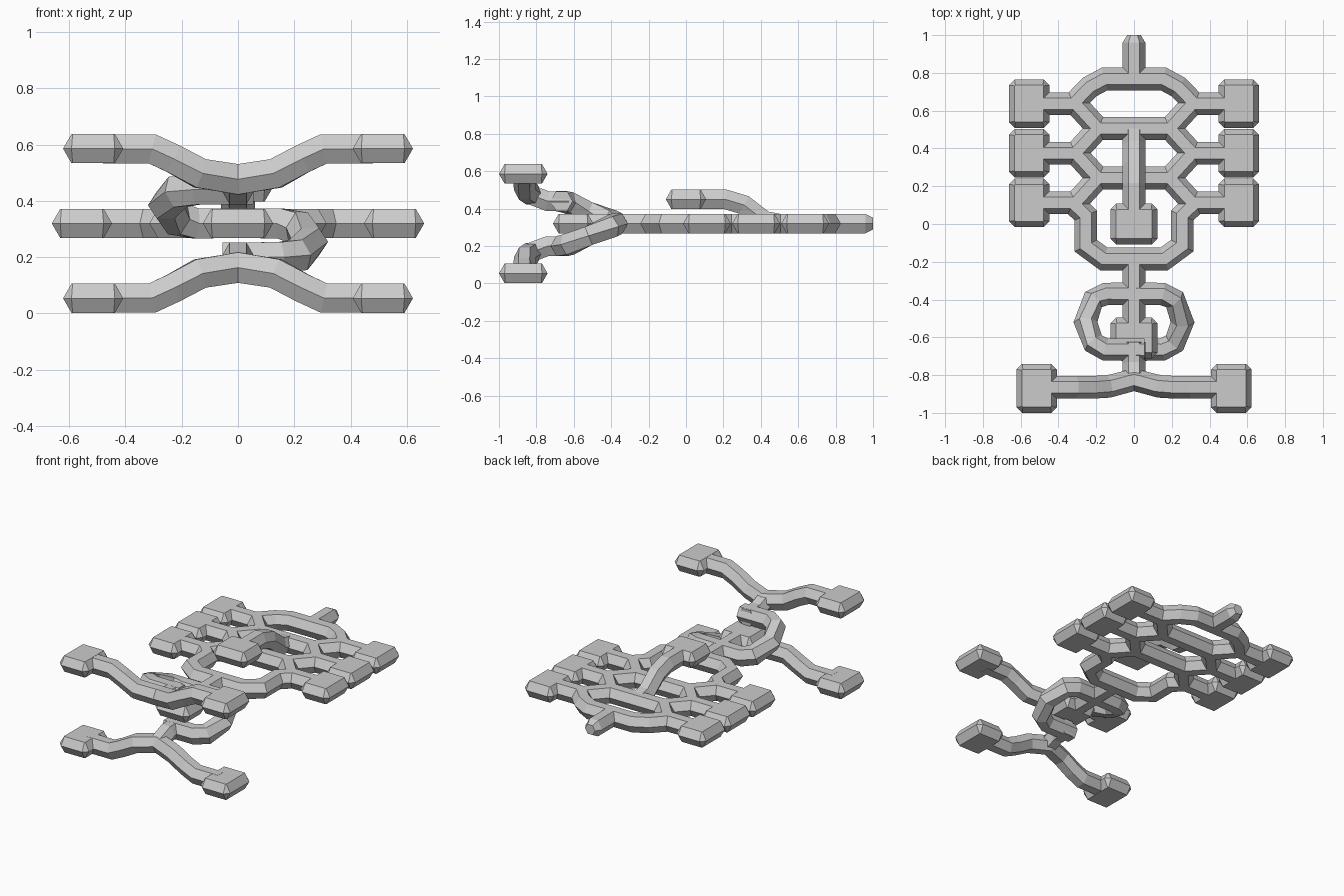
import bpy, bmesh, math
from mathutils import Vector

if "Cube" in bpy.data.objects:
    bpy.data.objects.remove(bpy.data.objects["Cube"])

R = 0.06          # hexagonal pipe radius
MID = 0.32        # height of the main lattice
UP = Vector((0, 0, 1))


def finish(name, bm):
    bmesh.ops.recalc_face_normals(bm, faces=bm.faces)
    me = bpy.data.meshes.new(name)
    bm.to_mesh(me)
    bm.free()
    ob = bpy.data.objects.new(name, me)
    bpy.context.collection.objects.link(ob)
    return ob


def pipe(name, pts, tip=1.0):
    """Mitred hexagonal pipe along a path; tip shrinks the last ring."""
    pts = [Vector(p if len(p) == 3 else (*p, MID)) for p in pts]
    bm = bmesh.new()
    rings = []
    for i, p in enumerate(pts):
        a = (p - pts[i - 1]).normalized() if i else None
        b = (pts[i + 1] - p).normalized() if i < len(pts) - 1 else None
        a, b = a or b, b or a
        t = (a + b).normalized()
        miter = min(1 / max(t.dot(a), 0.5), 1.5)
        side = t.cross(UP).normalized()
        up = side.cross(t)
        flat_turn = abs(a.z - b.z) < 0.05
        s = tip if i == len(pts) - 1 else 1.0
        w = R * s * (miter if flat_turn else 1)
        h = R * s * (1 if flat_turn else min(miter, 1.1))
        rings.append([bm.verts.new(p + side * w * math.cos(k * math.pi / 3)
                                   + up * h * math.sin(k * math.pi / 3)) for k in range(6)])
    for r0, r1 in zip(rings, rings[1:]):
        for k in range(6):
            bm.faces.new((r0[k], r0[(k + 1) % 6], r1[(k + 1) % 6], r1[k]))
    bm.faces.new(rings[0])
    bm.faces.new(rings[-1])
    return finish(name, bm)


def pad(name, x, y, z, hx, hy):
    """Flat block with pointed edges: wide middle ring, inset top and bottom."""
    bm = bmesh.new()
    c, h = 0.03, 0.052

    def ring(ax, ay, cut, dz):
        xy = [(ax, ay - cut), (ax - cut, ay), (cut - ax, ay), (-ax, ay - cut),
              (-ax, cut - ay), (cut - ax, -ay), (ax - cut, -ay), (ax, cut - ay)]
        return [bm.verts.new((x + u, y + v, z + dz)) for u, v in xy]

    rs = [ring(hx - c, hy - c, 0.004, -h), ring(hx, hy, c, 0), ring(hx - c, hy - c, 0.004, h)]
    for r0, r1 in zip(rs, rs[1:]):
        for k in range(8):
            bm.faces.new((r0[k], r0[(k + 1) % 8], r1[(k + 1) % 8], r1[k]))
    bm.faces.new(rs[0])
    bm.faces.new(rs[2])
    return finish(name, bm)


def both(pts):
    """Mirror a half path (centre outwards) across x = 0."""
    return [(-p[0], *p[1:]) for p in reversed(pts) if p[0] > 0] + pts


# Side pads and lattice of the main plate
rows = (0.637, 0.375, 0.112)
for y in rows:
    for s in (-1, 1):
        pad("side_pad", s * 0.555, y, MID, 0.107, 0.128)
pipe("top_arch", both([(0, 0.768), (0.155, 0.768), (0.235, 0.725), (0.32, rows[0]), (0.5, rows[0])]))
for y in rows[1:2]:
    for s in (-1, 1):
        pipe("side_arm", [(s * 0.29, y), (s * 0.5, y)])
for hi, lo in zip(rows, rows[1:]):
    y = (hi + lo) / 2
    pipe("cross_bar_upper", both([(0.19, y), (0.31, hi)]))
    pipe("cross_bar_lower", both([(0.19, y), (0.31, lo)]))
pipe("lower_arch", both([(0, -0.185), (0.16, -0.185), (0.255, -0.115), (0.255, 0.045),
                         (0.325, rows[2]), (0.5, rows[2])]))
pipe("top_stub", [(0, 0.77), (0, 0.96), (0, 1.0)], tip=0.6)

# Raised centre branch with its pad
pipe("raised_branch", [(0, 0.5, 0.32), (0, 0.42, 0.335), (0, 0.31, 0.42), (0, 0.21, 0.45), (0, 0.03, 0.45)])
pad("raised_pad", 0, 0, 0.45, 0.125, 0.108)

# Lower spine with its pad
pipe("spine", [(0, -0.185), (0, -0.55)])
pad("spine_pad", 0, -0.603, MID, 0.125, 0.108)

# Upper and lower forks: one is the other turned half a turn about the spine
for s, label in ((1, "upper"), (-1, "lower")):
    def turn(pts):
        return [(s * x, y, MID + s * z) for x, y, z in pts]
    pipe(label + "_loop", turn([(0, -0.37, 0), (-0.15, -0.37, 0), (-0.215, -0.4, 0.015),
                                (-0.257, -0.52, 0.065), (-0.215, -0.63, 0.112),
                                (-0.15, -0.665, 0.12), (0.055, -0.665, 0.12)]))
    pipe(label + "_neck", turn([(0, -0.625, 0.12), (0, -0.74, 0.12), (0, -0.84, 0.158)]))
    pipe(label + "_arms", turn(both([(0, -0.825, 0.157), (0.135, -0.86, 0.178), (0.23, -0.865, 0.23),
                                     (0.305, -0.865, 0.265), (0.48, -0.865, 0.265)])))
    for side in (-1, 1):
        pad(label + "_fork_pad", side * 0.515, -0.87, MID + s * 0.266, 0.107, 0.13)
